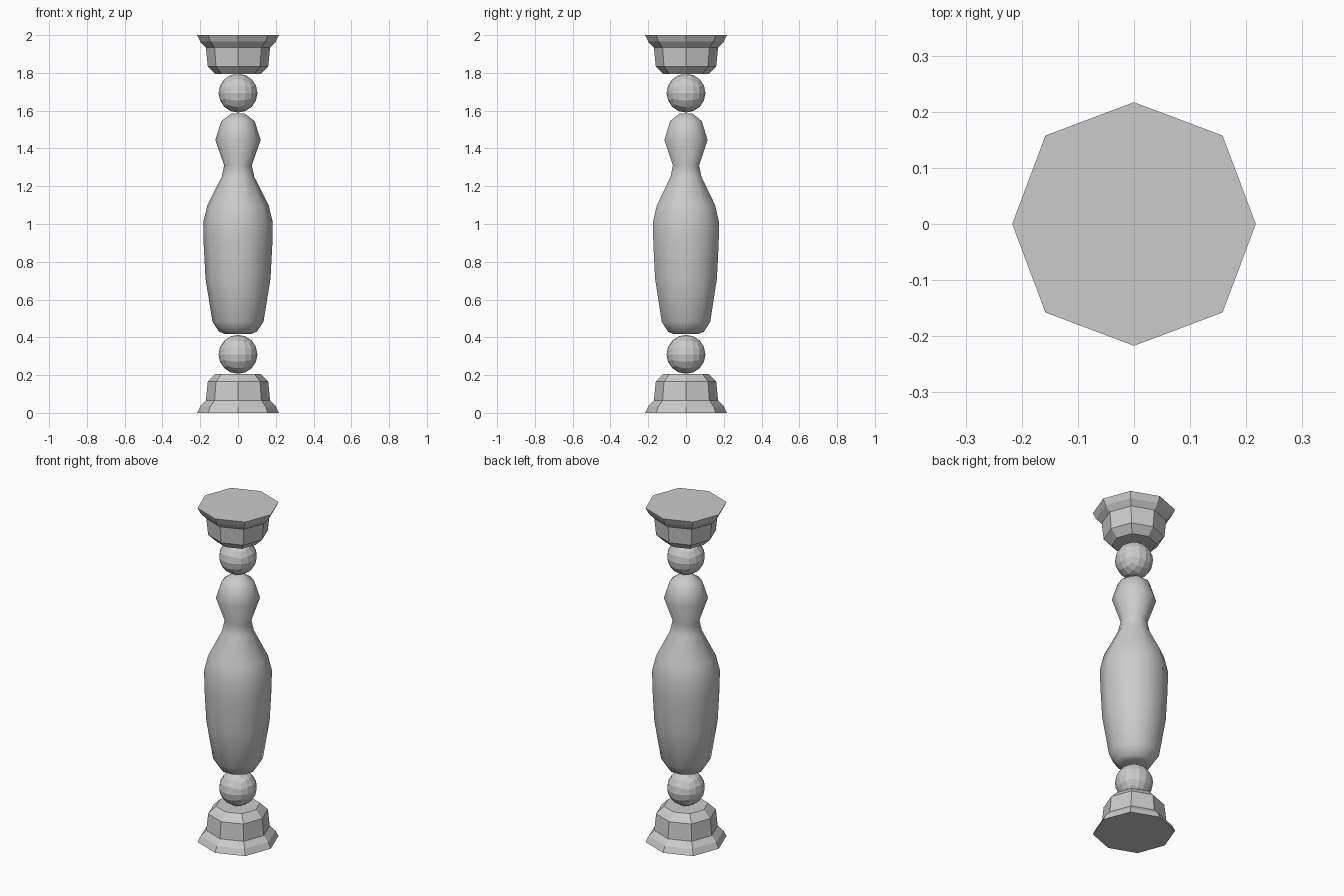
import bpy, bmesh, math

if "Cube" in bpy.data.objects:
    bpy.data.objects.remove(bpy.data.objects["Cube"])

stone = bpy.data.materials.new("grey stone")
stone.diffuse_color = (0.6, 0.6, 0.6, 1)
stone.use_nodes = True
stone.node_tree.nodes["Principled BSDF"].inputs["Base Color"].default_value = stone.diffuse_color


def finish(bm, name, smooth=False):
    bmesh.ops.recalc_face_normals(bm, faces=bm.faces)
    for f in bm.faces:
        f.smooth = smooth
    me = bpy.data.meshes.new(name)
    bm.to_mesh(me)
    bm.free()
    me.materials.append(stone)
    ob = bpy.data.objects.new(name, me)
    bpy.context.collection.objects.link(ob)
    return ob


def turned(name, profile, sides, smooth=False, diagonal=1.0):
    """Stack of polygon rings from (radius, height) pairs, capped at both ends."""
    bm = bmesh.new()
    rings = []
    for r, z in profile:
        ring = []
        for i in range(sides):
            a = 2 * math.pi * i / sides
            k = r * (diagonal if i % 2 else 1.0)
            ring.append(bm.verts.new((k * math.cos(a), k * math.sin(a), z)))
        rings.append(ring)
    for lo, hi in zip(rings, rings[1:]):
        for i in range(sides):
            j = (i + 1) % sides
            bm.faces.new((lo[i], lo[j], hi[j], hi[i]))
    bm.faces.new(rings[0][::-1])
    bm.faces.new(rings[-1])
    return finish(bm, name, smooth)


def ball(name, z, r):
    """Faceted ball made from a subdivided cube."""
    bm = bmesh.new()
    bmesh.ops.create_cube(bm, size=2)
    bmesh.ops.subdivide_edges(bm, edges=bm.edges[:], cuts=3, use_grid_fill=True)
    for v in bm.verts:
        # even angular spacing across each cube side
        v.co = [math.tan(c * math.pi / 4) for c in v.co]
        v.co = v.co.normalized() * r
        v.co.z += z
    finish(bm, name)


# Octagonal foot and its mirrored cap
foot = [(0.217, 0), (0.2, 0.035), (0.17, 0.066), (0.16, 0.165), (0.118, 0.207)]
turned("base", foot, 8, diagonal=1.028)
turned("capital", [(r, 2 - z) for r, z in foot[::-1]], 8, diagonal=1.028)

# Balls between the shaft and the ends
ball("lower_ball", 0.31, 0.103)
ball("upper_ball", 1.693, 0.103)

# Turned vase-shaped shaft
shaft = [(0.07, 0.418), (0.1, 0.43), (0.135, 0.482), (0.172, 0.71), (0.182, 0.9),
         (0.184, 1.01), (0.162, 1.1), (0.086, 1.25), (0.073, 1.31), (0.12, 1.445),
         (0.088, 1.545), (0.035, 1.585)]
turned("shaft", shaft, 10, smooth=True)
